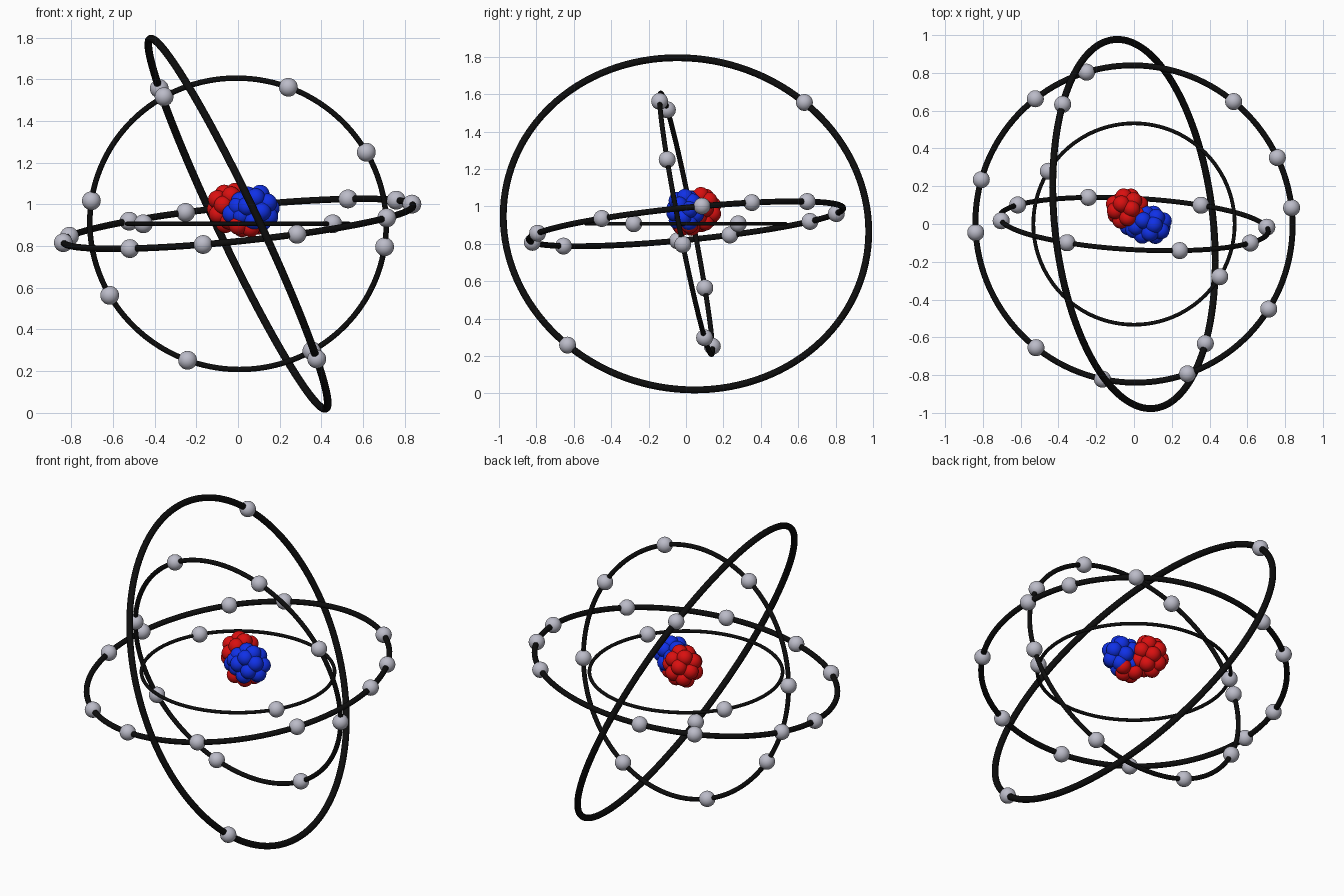
import bpy, bmesh, math
from mathutils import Vector, Matrix

if "Cube" in bpy.data.objects:
    bpy.data.objects.remove(bpy.data.objects["Cube"])

CENTRE = Vector((0, 0, 0.907))
BALL = 0.045


def material(name, rgb):
    m = bpy.data.materials.new(name)
    m.diffuse_color = (*rgb, 1)
    m.use_nodes = True
    m.node_tree.nodes["Principled BSDF"].inputs["Base Color"].default_value = m.diffuse_color
    return m


black = material("black", (0.004, 0.004, 0.004))
red = material("red", (0.7, 0.005, 0.005))
blue = material("blue", (0.005, 0.03, 0.8))
silver = material("silver", (0.5, 0.5, 0.58))


def balls(name, points, mat):
    """One object made of equal spheres at the given points."""
    bm = bmesh.new()
    for p in points:
        bmesh.ops.create_uvsphere(bm, u_segments=32, v_segments=16, radius=BALL,
                                  matrix=Matrix.Translation(p))
    for f in bm.faces:
        f.smooth = True
    mesh = bpy.data.meshes.new(name)
    bm.to_mesh(mesh)
    bm.free()
    mesh.materials.append(mat)
    ob = bpy.data.objects.new(name, mesh)
    bpy.context.collection.objects.link(ob)


def orbit(name, radius, normal, electrons):
    """Tilted ring plus electrons, each snapped onto the ring."""
    n = Vector(normal).normalized()
    bpy.ops.mesh.primitive_torus_add(
        major_radius=radius, minor_radius=radius * 0.0187,
        major_segments=128, minor_segments=16, location=CENTRE,
        rotation=n.to_track_quat('Z', 'Y').to_euler())
    ob = bpy.context.object
    ob.name = name + "_ring"
    ob.data.materials.append(black)
    bpy.ops.object.shade_smooth()
    pts = []
    for e in electrons:
        v = Vector(e)
        v -= n * v.dot(n)
        pts.append(CENTRE + v.normalized() * radius)
    balls(name + "_electrons", pts, silver)


def both(points):
    """Add the opposite of every point."""
    return points + [tuple(-c for c in p) for p in points]


# Orbits from inside to outside
orbit("first_orbit", 0.533, (0, 0, 1), both([(-0.455, 0.28, 0)]))
orbit("second_orbit", 0.712, (0.055, 1, 0.195), both([
    (0.24, -0.14, 0.65), (0.61, -0.10, 0.34), (0.70, -0.017, -0.11), (-0.355, -0.10, 0.61)]))
third = [(-0.25, 0.80), (-0.52, 0.66), (-0.81, 0.235), (-0.835, -0.045),
         (-0.515, -0.65), (-0.165, -0.81), (0.28, -0.785), (0.705, -0.445),
         (0.83, 0.085), (0.755, 0.35), (0.525, 0.645)]
orbit("third_orbit", 0.844, (-0.103, -0.1, 1),
      [(x, y, 0.103 * x + 0.1 * y) for x, y in third])
orbit("fourth_orbit", 0.982, (1, 0.11, 0.475), both([(-0.38, 0.635, 0.65)]))


# Nucleus: two touching clusters of balls
def cluster(centre, radii, count):
    pts = [Vector(centre)]
    for i in range(count):
        z = 1 - 2 * (i + 0.5) / count
        r, a = math.sqrt(1 - z * z), i * math.pi * (3 - math.sqrt(5))
        d = (r * math.cos(a), r * math.sin(a), z)
        pts.append(Vector([c + k * s for c, k, s in zip(centre, d, radii)]))
    return pts


low = [Vector(p) for p in [(0, -0.03, 0.9), (0.06, -0.02, 0.888),
                           (0.095, 0.02, 0.9), (0.02, 0.03, 0.888)]]
balls("protons", cluster((-0.037, 0.08, 0.983), (0.072, 0.068, 0.08), 18) + low, red)
balls("neutrons", cluster((0.08, -0.005, 0.978), (0.08, 0.062, 0.075), 18)
      + [Vector((-0.03, -0.015, 0.955)), Vector((0.0, -0.03, 0.99))], blue)
